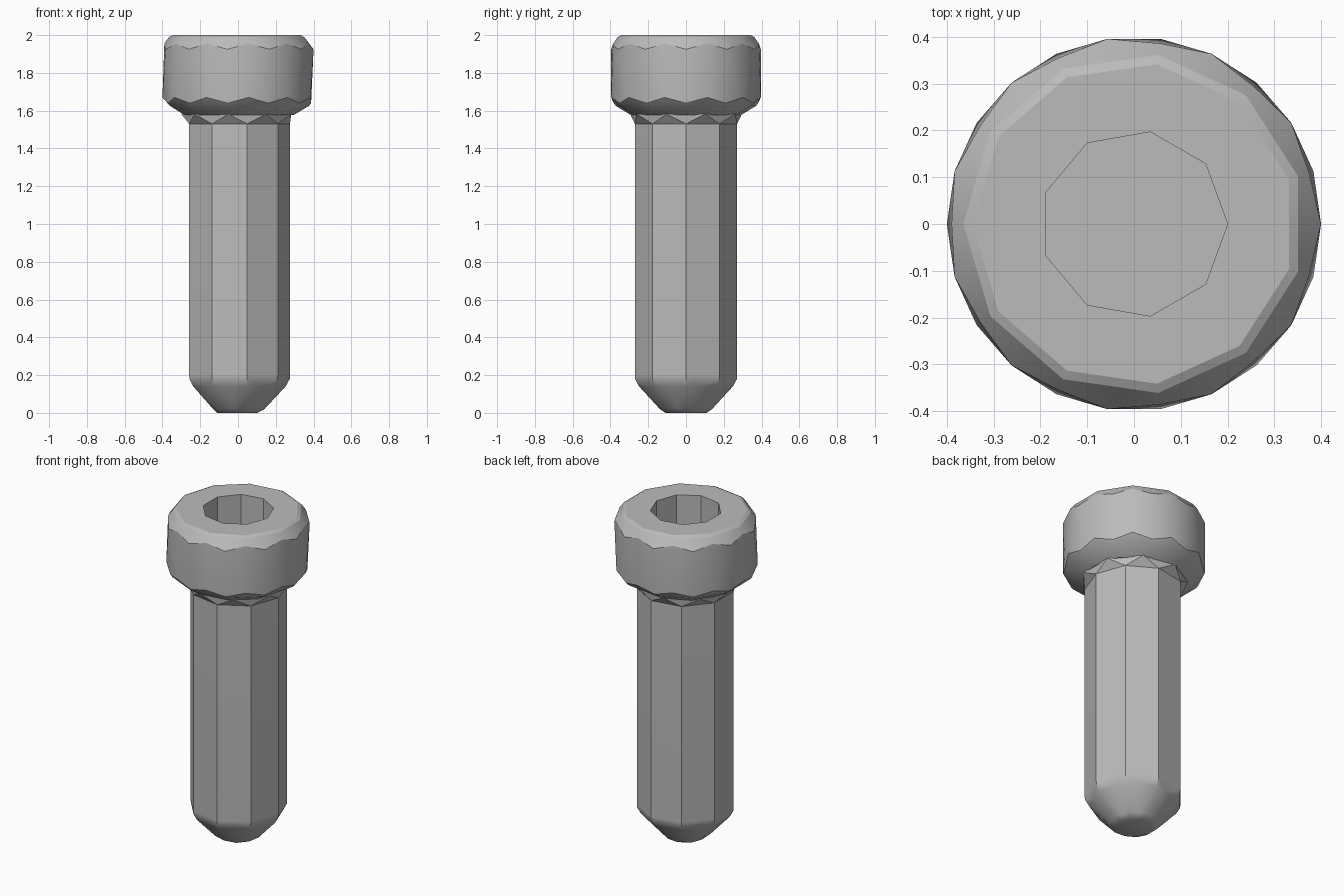
import bpy, bmesh, math

cube = bpy.data.objects.get("Cube")
if cube:
    bpy.data.objects.remove(cube, do_unlink=True)

# One plain metal colour
steel = bpy.data.materials.new("grey_steel")
steel.use_nodes = True
colour = (0.5, 0.5, 0.5, 1)
steel.diffuse_color = colour
steel.node_tree.nodes["Principled BSDF"].inputs["Base Color"].default_value = colour


def add_ring(bm, sides, corner_r, corner_z, mid_r, mid_z):
    """Ring of corners (even) and points halfway between them (odd)."""
    ring = []
    for i in range(2 * sides):
        a = math.pi * i / sides
        r, z = (mid_r, mid_z) if i % 2 else (corner_r, corner_z)
        ring.append(bm.verts.new((r * math.cos(a), r * math.sin(a), z)))
    return ring


def loft(bm, sides, profile):
    """Join rings from top to bottom, splitting from the wider upper point."""
    rings = [add_ring(bm, sides, *p) for p in profile]
    for p, up, low in zip(profile, rings, rings[1:]):
        for i in range(2 * sides):
            j = (i + 1) % (2 * sides)
            from_i = (i % 2 == 0) == (p[0] > p[2])
            if from_i:
                bm.faces.new((up[i], low[i], low[j]))
                bm.faces.new((up[i], low[j], up[j]))
            else:
                bm.faces.new((up[i], low[i], up[j]))
                bm.faces.new((up[j], low[i], low[j]))
    bm.faces.new(rings[-1])
    return rings


def finish(bm, name, angle):
    bmesh.ops.recalc_face_normals(bm, faces=bm.faces)
    mesh = bpy.data.meshes.new(name)
    bm.to_mesh(mesh)
    bm.free()
    mesh.materials.append(steel)
    obj = bpy.data.objects.new(name, mesh)
    bpy.context.collection.objects.link(obj)
    bpy.ops.object.select_all(action="DESELECT")
    obj.select_set(True)
    bpy.context.view_layer.objects.active = obj
    bpy.ops.object.shade_smooth_by_angle(angle=math.radians(angle))


def loop_edges(bm, ring):
    edges = []
    for a, b in zip(ring, ring[1:] + ring[:1]):
        edges.append(bm.edges.get((a, b)) or bm.edges.new((a, b)))
    return edges


# Faceted head with eleven corners and a nine-sided socket
HEAD, SHAFT = 11, 9
ch, cs = math.cos(math.pi / HEAD), math.cos(math.pi / SHAFT)
bm = bmesh.new()
rings = loft(bm, HEAD, [
    (0.345 * ch, 2.0, 0.345, 2.0),
    (0.365 * ch, 1.99, 0.365, 1.99),
    (0.4, 1.925, 0.39, 1.955),
    (0.387, 1.64, 0.4, 1.67),
    (0.375, 1.625, 0.375 * ch, 1.625),
    (0.295, 1.577, 0.295 * ch, 1.577),
])


def socket_ring(z):
    step = math.tau / SHAFT
    return [bm.verts.new((0.2 * math.cos(step * i), 0.2 * math.sin(step * i), z))
            for i in range(SHAFT)]


rim, floor = socket_ring(2.0), socket_ring(1.73)
for i in range(SHAFT):
    j = (i + 1) % SHAFT
    bm.faces.new((rim[i], rim[j], floor[j], floor[i]))
bm.faces.new(floor)
bmesh.ops.triangle_fill(bm, use_beauty=True, normal=(0, 0, 1),
                        edges=loop_edges(bm, rings[0]) + loop_edges(bm, rim))
finish(bm, "socket_head", 24)

# Nine-sided shaft with a flared neck and a chamfered tip
bm = bmesh.new()
rings = loft(bm, SHAFT, [
    (0.3 * cs, 1.582, 0.3, 1.582),
    (0.275, 1.53, 0.275 * cs, 1.53),
    (0.275, 0.2, 0.275 * cs, 0.2),
    (0.274, 0.18, 0.274 * cs, 0.18),
    (0.252, 0.14, 0.252 * cs, 0.14),
    (0.14, 0.02, 0.14 * cs, 0.02),
    (0.11 * cs, 0, 0.11, 0),
])
bm.faces.new(rings[0])
finish(bm, "shaft", 35)
